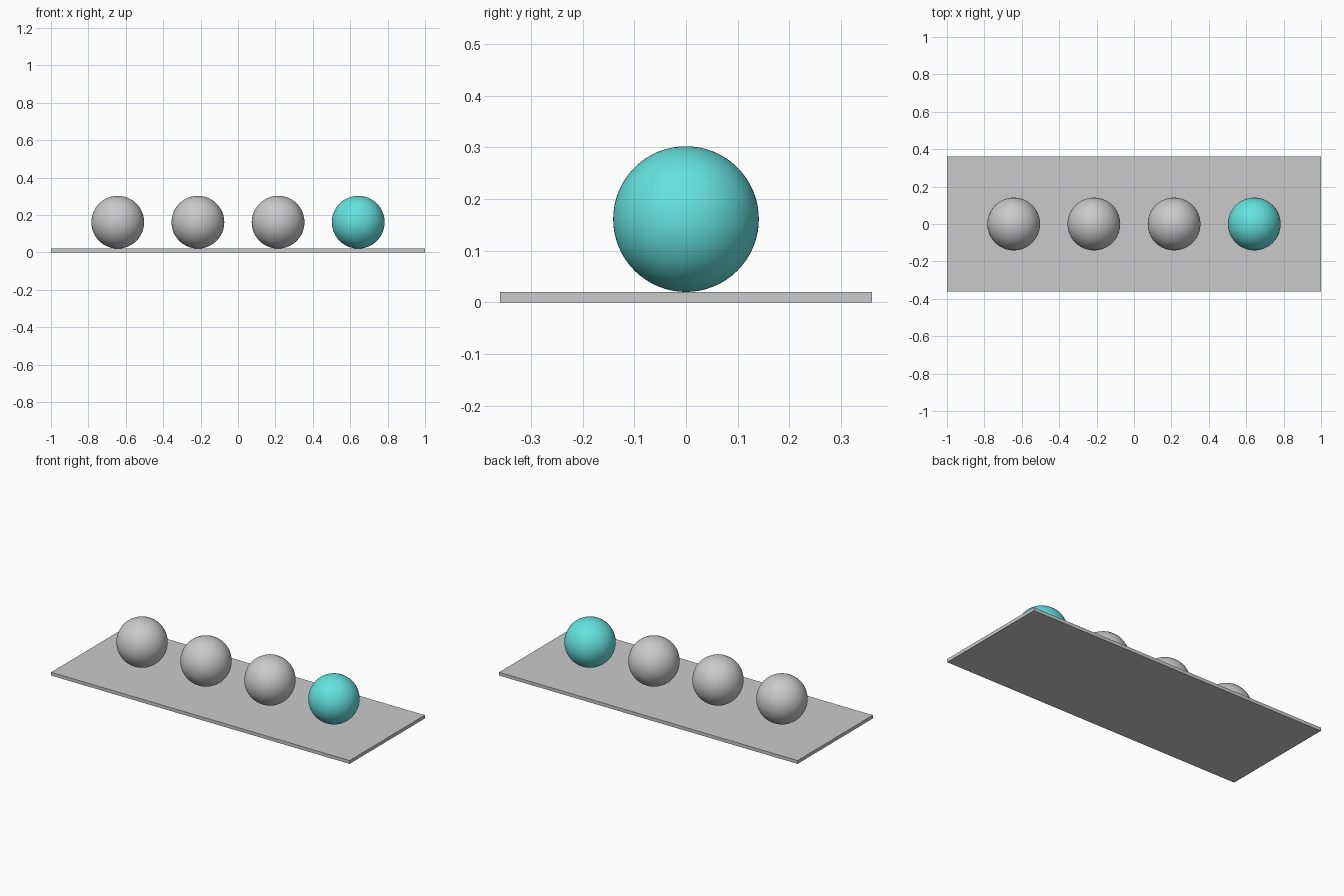
import bpy

if "Cube" in bpy.data.objects:
    bpy.data.objects.remove(bpy.data.objects["Cube"])


def material(name, rgb):
    m = bpy.data.materials.new(name)
    m.diffuse_color = (*rgb, 1.0)
    m.use_nodes = True
    m.node_tree.nodes["Principled BSDF"].inputs["Base Color"].default_value = m.diffuse_color
    return m


grey = material("light_grey", (0.59, 0.59, 0.59))
cyan = material("turquoise", (0.13, 0.76, 0.74))

PLATE = (2.0, 0.72, 0.02)
RADIUS = 0.141
SPACING = 0.4287

# Thin base plate
bpy.ops.mesh.primitive_cube_add(size=1, location=(0, 0, PLATE[2] / 2))
plate = bpy.context.object
plate.name = "base_plate"
plate.scale = PLATE
bpy.ops.object.transform_apply(location=False, rotation=False, scale=True)
plate.data.materials.append(grey)

# Row of four balls resting on the plate, the last one coloured
for i in range(4):
    x = (i - 1.5) * SPACING
    bpy.ops.mesh.primitive_uv_sphere_add(
        segments=64, ring_count=32, radius=RADIUS,
        location=(x, 0, PLATE[2] + RADIUS))
    ball = bpy.context.object
    ball.name = f"ball_{i + 1}"
    ball.data.materials.append(cyan if i == 3 else grey)
    bpy.ops.object.shade_smooth()
